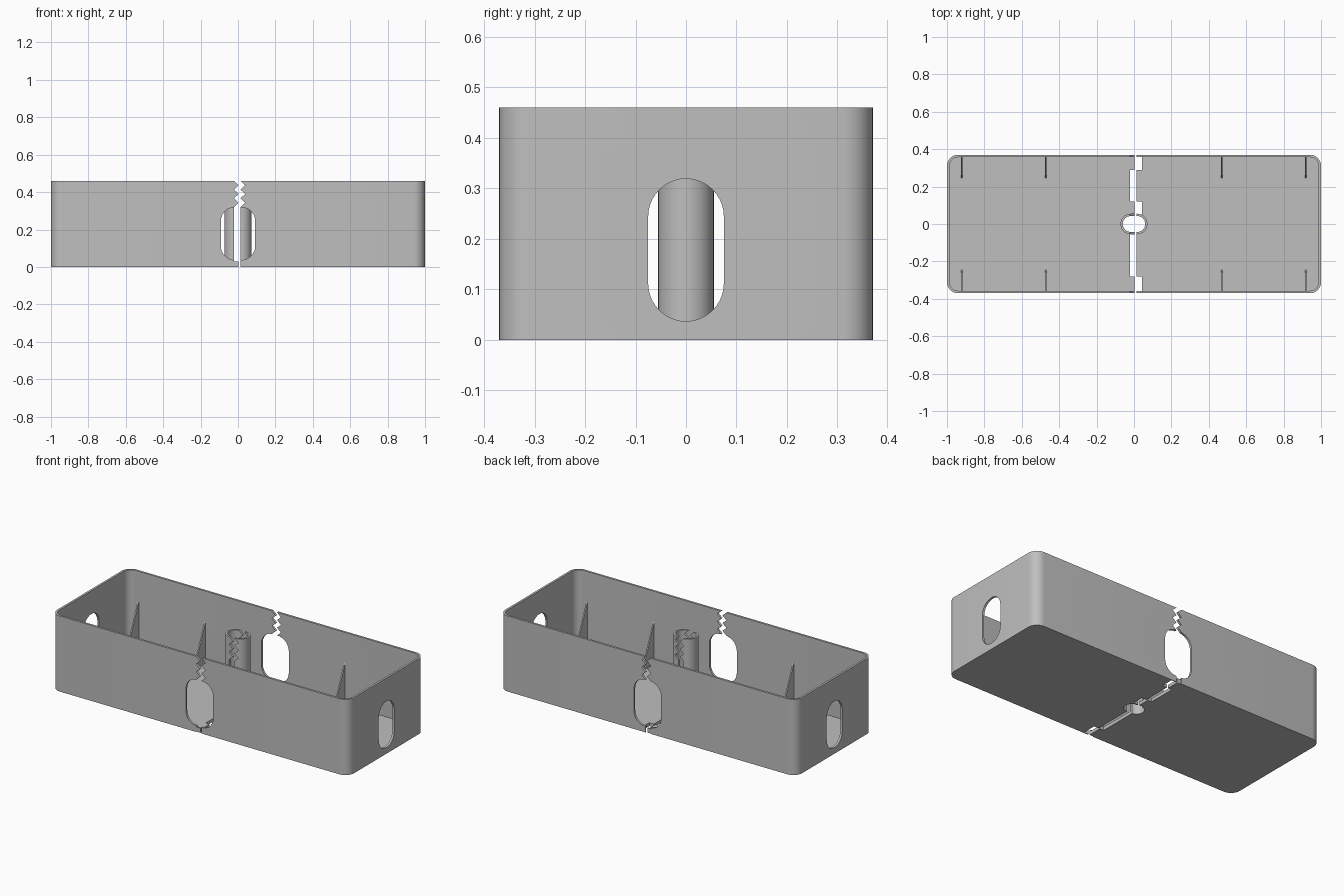
import bpy, bmesh
from math import sin, cos, pi, radians

if "Cube" in bpy.data.objects:
    bpy.data.objects.remove(bpy.data.objects["Cube"])

grey = bpy.data.materials.new("light_grey")
grey.use_nodes = True
grey.diffuse_color = (0.52, 0.52, 0.52, 1)
grey.node_tree.nodes["Principled BSDF"].inputs["Base Color"].default_value = grey.diffuse_color

HX, HY, H = 1.0, 0.37, 0.46      # half length, half width, height
WALL, FLOOR = 0.013, 0.02
SPREAD = 0.017                   # each half is moved outward by this much
LEFT, RIGHT, TOOTH = -0.022, 0.013, 0.026


def prism(name, pts, axis, a, b):
    """Extrude a 2D outline along an axis from a to b."""
    place = {"x": lambda p, t: (t, p[0], p[1]),
             "y": lambda p, t: (p[0], t, p[1]),
             "z": lambda p, t: (p[0], p[1], t)}[axis]
    bm = bmesh.new()
    low = [bm.verts.new(place(p, a)) for p in pts]
    high = [bm.verts.new(place(p, b)) for p in pts]
    bm.faces.new(low)
    bm.faces.new(high)
    for i in range(len(pts)):
        j = (i + 1) % len(pts)
        bm.faces.new((low[i], low[j], high[j], high[i]))
    bmesh.ops.recalc_face_normals(bm, faces=bm.faces)
    me = bpy.data.meshes.new(name)
    bm.to_mesh(me)
    bm.free()
    me.materials.append(grey)
    ob = bpy.data.objects.new(name, me)
    bpy.context.collection.objects.link(ob)
    return ob


def rounded(hx, hy, r, cy=0.0, n=10):
    """Rounded rectangle outline; a full radius gives a circle-ended slot."""
    pts = []
    for k, (sx, sy) in enumerate(((1, 1), (-1, 1), (-1, -1), (1, -1))):
        for i in range(n + 1):
            t = (k + i / n) * pi / 2
            p = (sx * (hx - r) + r * cos(t), cy + sy * (hy - r) + r * sin(t))
            if not pts or abs(p[0] - pts[-1][0]) + abs(p[1] - pts[-1][1]) > 1e-5:
                pts.append(p)
    if abs(pts[0][0] - pts[-1][0]) + abs(pts[0][1] - pts[-1][1]) < 1e-5:
        pts.pop()
    return pts


def cut(ob, *cutters):
    for c in cutters:
        c.hide_render = True
        m = ob.modifiers.new("cut", "BOOLEAN")
        m.operation, m.solver, m.object = "DIFFERENCE", "EXACT", c
    bpy.context.view_layer.update()
    done = bpy.data.meshes.new_from_object(ob.evaluated_get(bpy.context.evaluated_depsgraph_get()))
    ob.modifiers.clear()
    ob.data = done


def split_halves(ob, name):
    """Separate the two loose sides and name them by position."""
    bpy.ops.object.select_all(action="DESELECT")
    ob.select_set(True)
    bpy.context.view_layer.objects.active = ob
    bpy.ops.object.mode_set(mode="EDIT")
    bpy.ops.mesh.select_all(action="SELECT")
    bpy.ops.mesh.separate(type="LOOSE")
    bpy.ops.object.mode_set(mode="OBJECT")
    for part in bpy.context.selected_objects:
        mean = sum(v.co.x for v in part.data.vertices) / len(part.data.vertices)
        part.name = ("left_" if mean > 0 else "right_") + name
    bpy.ops.object.shade_smooth_by_angle(angle=radians(30))


# Seam through walls and tube: straight below, three teeth at the top
teeth = 3
z0, step = 0.32, (H - 0.32) / (2 * teeth)
edge = [(0, FLOOR + 0.008)]
edge += [(TOOTH * (i % 2), z0 + i * step) for i in range(2 * teeth + 1)]
edge.append((0, H + 0.05))
seam = prism("seam_cutter", [(LEFT + x, z) for x, z in edge]
             + [(RIGHT + x, z) for x, z in reversed(edge)], "y", -1, 1)

# Seam through the floor: square tabs facing square notches
steps = [(0, -1)]
for lo, hi in ((-0.366, -0.28), (0.05, 0.12), (0.29, 0.366)):
    steps += [(0, lo), (TOOTH, lo), (TOOTH, hi), (0, hi)]
steps.append((0, 1))
floor_seam = prism("floor_seam_cutter", [(LEFT + x, y) for x, y in steps]
                   + [(RIGHT + (x and x + 0.005), y) for x, y in reversed(steps)],
                   "z", -0.1, FLOOR + 0.01)

# Tray shell with slots in all four walls and a hole in the floor
tray = prism("tray", rounded(HX, HY, 0.06), "z", 0, H)
hollow = prism("hollow_cutter", rounded(HX - WALL, HY - WALL, 0.06 - WALL), "z", FLOOR, 1)
side_slot = prism("side_slot_cutter", rounded(0.075 + SPREAD, 0.141, 0.075, 0.178), "y", -1, 1)
end_slot = prism("end_slot_cutter", rounded(0.075, 0.141, 0.075, 0.178), "x", -2, 2)
bore = prism("bore_cutter", rounded(0.043 + SPREAD, 0.043, 0.043), "z", -1, 1)
cut(tray, hollow, side_slot, end_slot, bore, floor_seam, seam)
split_halves(tray, "tray_half")

# Central split tube
tube = prism("tube", rounded(0.055 + SPREAD, 0.055, 0.055), "z", FLOOR / 2, H)
cut(tube, bore, seam, floor_seam)
split_halves(tube, "tube_half")

# Triangular ribs along the long walls
for side, s in (("front", -1), ("back", 1)):
    for i, x in enumerate((-0.922, -0.472, 0.468, 0.918)):
        wall = s * (HY - WALL / 2)
        prism(f"{side}_rib_{i + 1}", [(wall, FLOOR / 2), (s * 0.247, FLOOR / 2),
              (s * 0.247, FLOOR), (s * (HY - WALL), 0.275), (wall, 0.275)],
              "x", x - 0.004, x + 0.004)

for c in (seam, floor_seam, hollow, side_slot, end_slot, bore):
    bpy.data.objects.remove(c)
